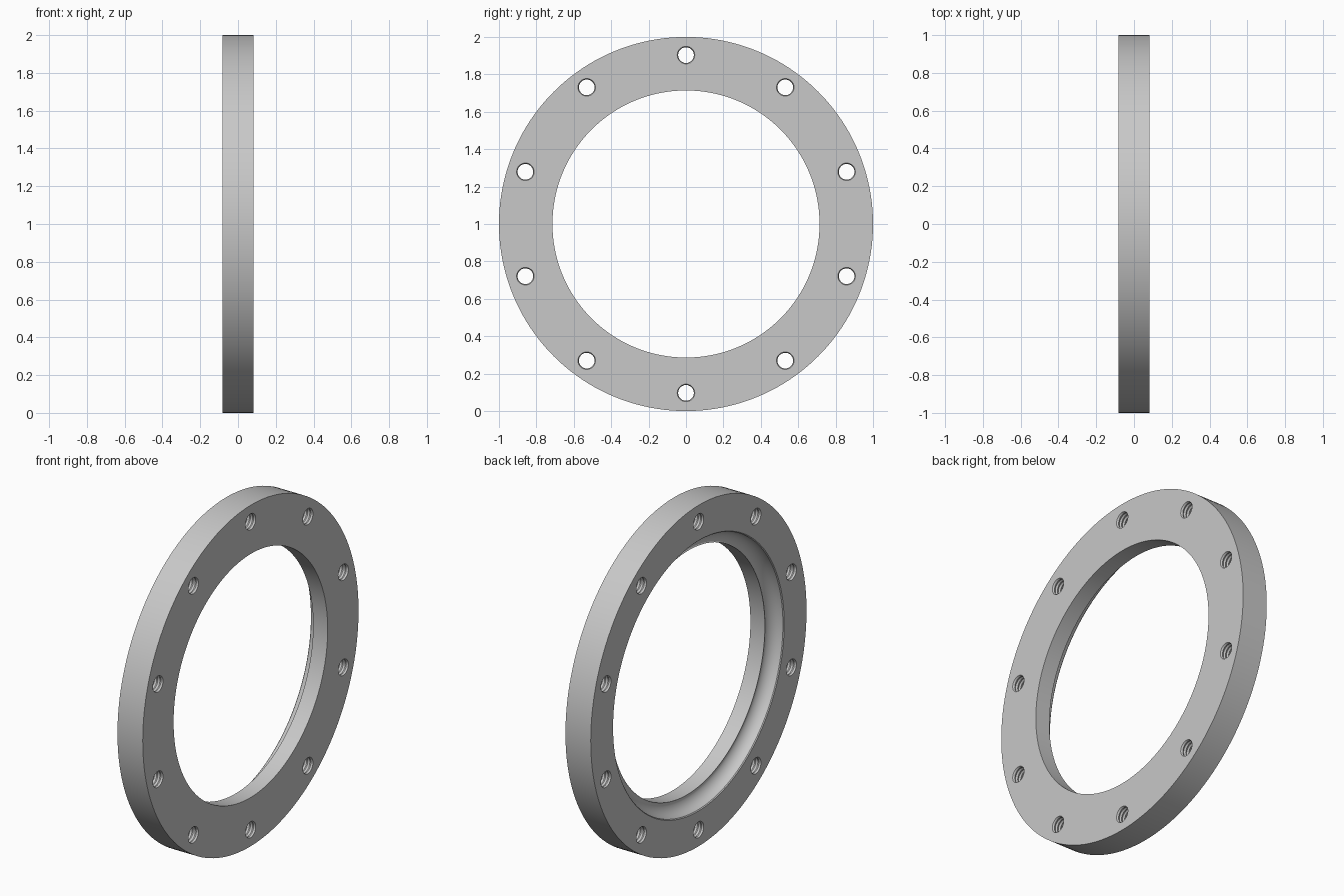
import bpy, bmesh, math

if "Cube" in bpy.data.objects:
    bpy.data.objects.remove(bpy.data.objects["Cube"])

HALF = 0.082      # half the ring thickness
BORE = 0.714      # bore radius
BOLTS = 10
BOLT_CIRCLE = 0.903

steel = bpy.data.materials.new("steel grey")
steel.use_nodes = True
grey = (0.58, 0.58, 0.58, 1)
steel.diffuse_color = grey
steel.node_tree.nodes["Principled BSDF"].inputs["Base Color"].default_value = grey


def lathe(name, profile, segments, closed):
    """Revolve (x, radius) points about the x axis."""
    bm = bmesh.new()
    rings = []
    for i in range(segments):
        a = math.tau * i / segments
        rings.append([bm.verts.new((x, r * math.sin(a), r * math.cos(a)))
                      for x, r in profile])
    n = len(profile)
    for i, ring in enumerate(rings):
        nxt = rings[(i + 1) % segments]
        for j in range(n if closed else n - 1):
            k = (j + 1) % n
            bm.faces.new((ring[j], ring[k], nxt[k], nxt[j]))
    if not closed:
        bm.faces.new([ring[0] for ring in rings])
        bm.faces.new([ring[-1] for ring in rings])
    bmesh.ops.recalc_face_normals(bm, faces=bm.faces)
    mesh = bpy.data.meshes.new(name)
    bm.to_mesh(mesh)
    bm.free()
    mesh.materials.append(steel)
    obj = bpy.data.objects.new(name, mesh)
    bpy.context.collection.objects.link(obj)
    return obj


# Ring section: flat faces, plain bore, small shoulder, concave ball race, lip chamfer
race = []
for i in range(13):
    t = math.radians(12 + 72 * i / 12)
    race.append((-HALF + 0.076 * math.cos(t), BORE + 0.074 * math.sin(t)))
section = [(-HALF, 1), (HALF, 1), (HALF, BORE), (-0.012, BORE), (-0.008, BORE + 0.006)]
section += race + [(-HALF + 0.005, 0.788), (-HALF, 0.793)]
ring = lathe("flange_ring", section, 160, True)

# Threaded bolt holes: one ridged cutter per position on the bolt circle
thread = [(-0.1, 0.047)]
turns = 8
pitch = 2 * HALF / turns
for i in range(turns):
    x = -HALF + pitch * i
    thread += [(x, 0.047), (x + pitch / 2, 0.042)]
thread += [(HALF, 0.047), (0.1, 0.047)]

cutters = bpy.data.collections.new("bolt_hole_cutters")
bpy.context.scene.collection.children.link(cutters)
for i in range(BOLTS):
    a = math.tau * i / BOLTS
    hole = lathe(f"bolt_hole_cutter_{i + 1}", thread, 28, False)
    bpy.context.collection.objects.unlink(hole)
    cutters.objects.link(hole)
    hole.location = (0, BOLT_CIRCLE * math.sin(a), BOLT_CIRCLE * math.cos(a))
    hole.hide_render = True

cut = ring.modifiers.new("bolt_holes", 'BOOLEAN')
cut.operation = 'DIFFERENCE'
cut.operand_type = 'COLLECTION'
cut.collection = cutters
cut.solver = 'EXACT'

ring.location.z = 1
bpy.context.view_layer.update()
for hole in cutters.objects:
    hole.location.z += 1
bpy.context.view_layer.update()

# Bake the cut, drop the cutters and smooth the round surfaces
bpy.ops.object.select_all(action='DESELECT')
ring.select_set(True)
bpy.context.view_layer.objects.active = ring
bpy.ops.object.modifier_apply(modifier=cut.name)
for hole in list(cutters.objects):
    bpy.data.objects.remove(hole)
bpy.data.collections.remove(cutters)
bpy.ops.object.shade_smooth_by_angle(angle=math.radians(25))
